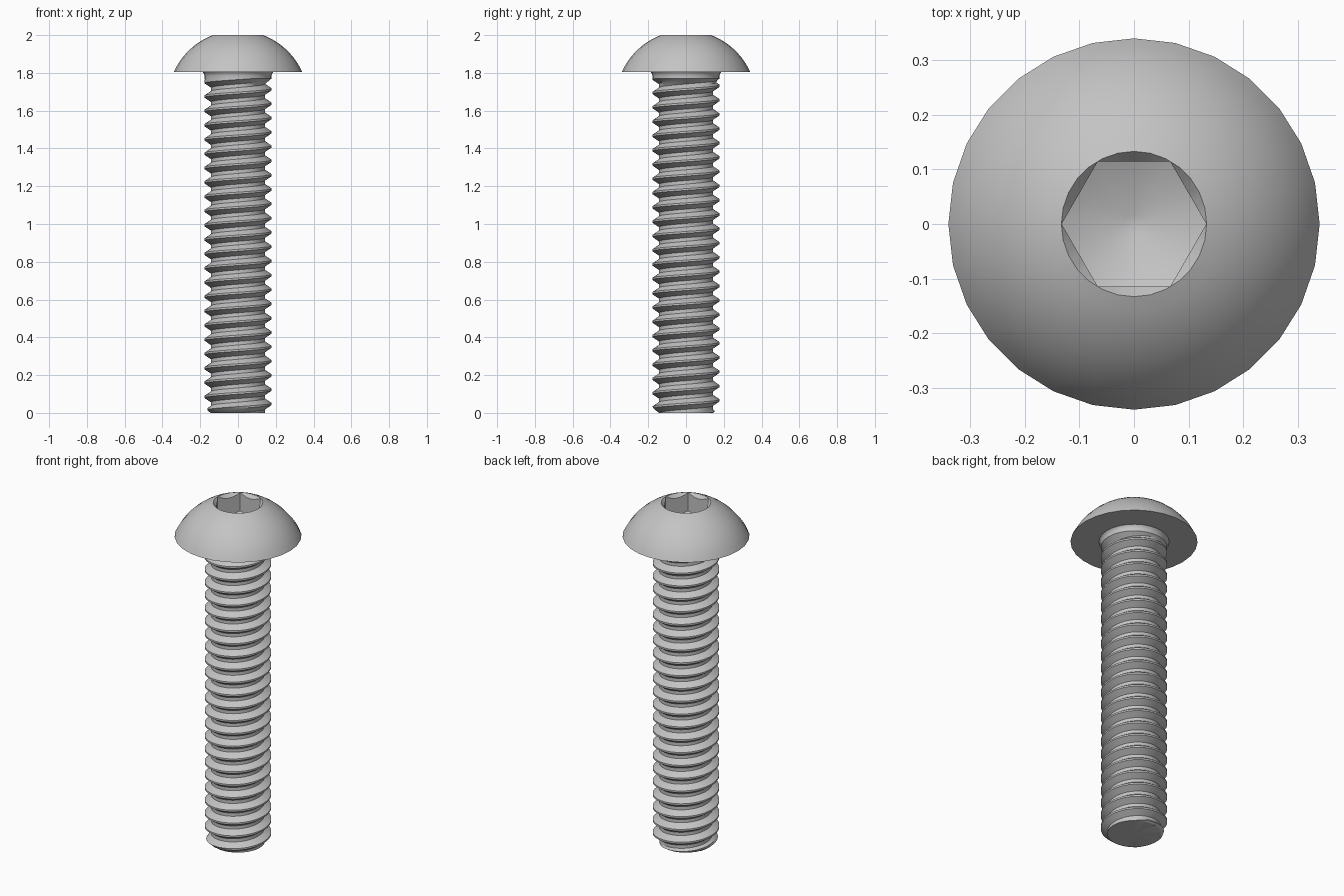
import bpy, bmesh, math

cube = bpy.data.objects.get("Cube")
if cube:
    bpy.data.objects.remove(cube)

SIDES = 28                 # facets around the head
HEAD_Z, TOP_Z = 1.805, 2.0
HEAD_R, RIM_R = 0.34, 0.133
ROOT, CREST, PITCH = 0.143, 0.178, 0.0757
THREAD_TOP = 1.77

steel = bpy.data.materials.new("grey_steel")
steel.use_nodes = True
grey = (0.55, 0.55, 0.55, 1)
steel.diffuse_color = grey
steel.node_tree.nodes["Principled BSDF"].inputs["Base Color"].default_value = grey


def skin(name, count, column):
    """Skin a surface over columns of (radius, z) points set around the axis."""
    bm = bmesh.new()
    cols = []
    for i in range(count + 1):
        a = math.tau * i / count
        cols.append([bm.verts.new((r * math.cos(a), r * math.sin(a), z))
                     for r, z in column(a)])
    for left, right in zip(cols, cols[1:]):
        for j in range(len(left) - 1):
            bm.faces.new((left[j], right[j], right[j + 1], left[j + 1]))
    bmesh.ops.remove_doubles(bm, verts=bm.verts, dist=1e-5)
    mesh = bpy.data.meshes.new(name)
    bm.to_mesh(mesh)
    bm.free()
    obj = bpy.data.objects.new(name, mesh)
    bpy.context.collection.objects.link(obj)
    mesh.materials.append(steel)
    bpy.ops.object.select_all(action="DESELECT")
    obj.select_set(True)
    bpy.context.view_layer.objects.active = obj
    bpy.ops.object.shade_smooth_by_angle(angle=math.radians(28))
    return obj


def polygon_radius(a, n, r):
    step = math.tau / n
    return r * math.cos(step / 2) / math.cos(a % step - step / 2)


# Domed head with its flat underside and the filleted neck
def head_column(a):
    pts = [(CREST, THREAD_TOP), (CREST, 1.785), (0.181, 1.797), (0.188, HEAD_Z)]
    rise = TOP_Z - HEAD_Z
    drop = (HEAD_R ** 2 - RIM_R ** 2 - rise ** 2) / (2 * rise)
    ball = math.hypot(HEAD_R, drop)
    low, high = math.atan2(drop, HEAD_R), math.atan2(drop + rise, RIM_R)
    for k in range(11):
        t = low + (high - low) * k / 10
        pts.append((ball * math.cos(t), HEAD_Z - drop + ball * math.sin(t)))
    return pts


# Hexagonal socket: countersink, walls, conical floor
def socket_column(a):
    rim = polygon_radius(a, SIDES, RIM_R)
    wall = polygon_radius(a, 6, RIM_R - 0.0005)
    wall = min(wall, rim)
    return [(rim, TOP_Z), (wall, TOP_Z - (rim - wall) * 1.2),
            (wall, 1.83 + 0.45 * wall), (0.018, 1.838), (0, 1.838)]


# Helical thread, chamfered at the tip and run out below the neck
def thread_column(a):
    pts = [(0, 0)]
    profile = ((0, ROOT), (0.25, ROOT), (0.56, CREST), (0.69, CREST), (1, ROOT))

    def thread_radius(u):
        for (u0, r0), (u1, r1) in zip(profile, profile[1:]):
            if u <= u1:
                return r0 + (r1 - r0) * (u - u0) / (u1 - u0)

    offset = a / math.tau
    for turn in range(-2, int(THREAD_TOP / PITCH) + 3):
        for u in (0, 0.25, 0.4, 0.56, 0.69, 0.85):
            z = min(max((turn + u + offset) * PITCH, 0), THREAD_TOP)
            r = thread_radius((z / PITCH - offset) % 1)
            r = min(r, ROOT + 0.003 + z * 1.1)
            r = max(r, CREST - (THREAD_TOP - z) * 1.3)
            if z == 0:
                r = ROOT
            pts.append((r, z))
    return pts


skin("button_head", SIDES, head_column)
skin("hex_socket", SIDES * 3, socket_column)
skin("threaded_shaft", SIDES * 2, thread_column)
